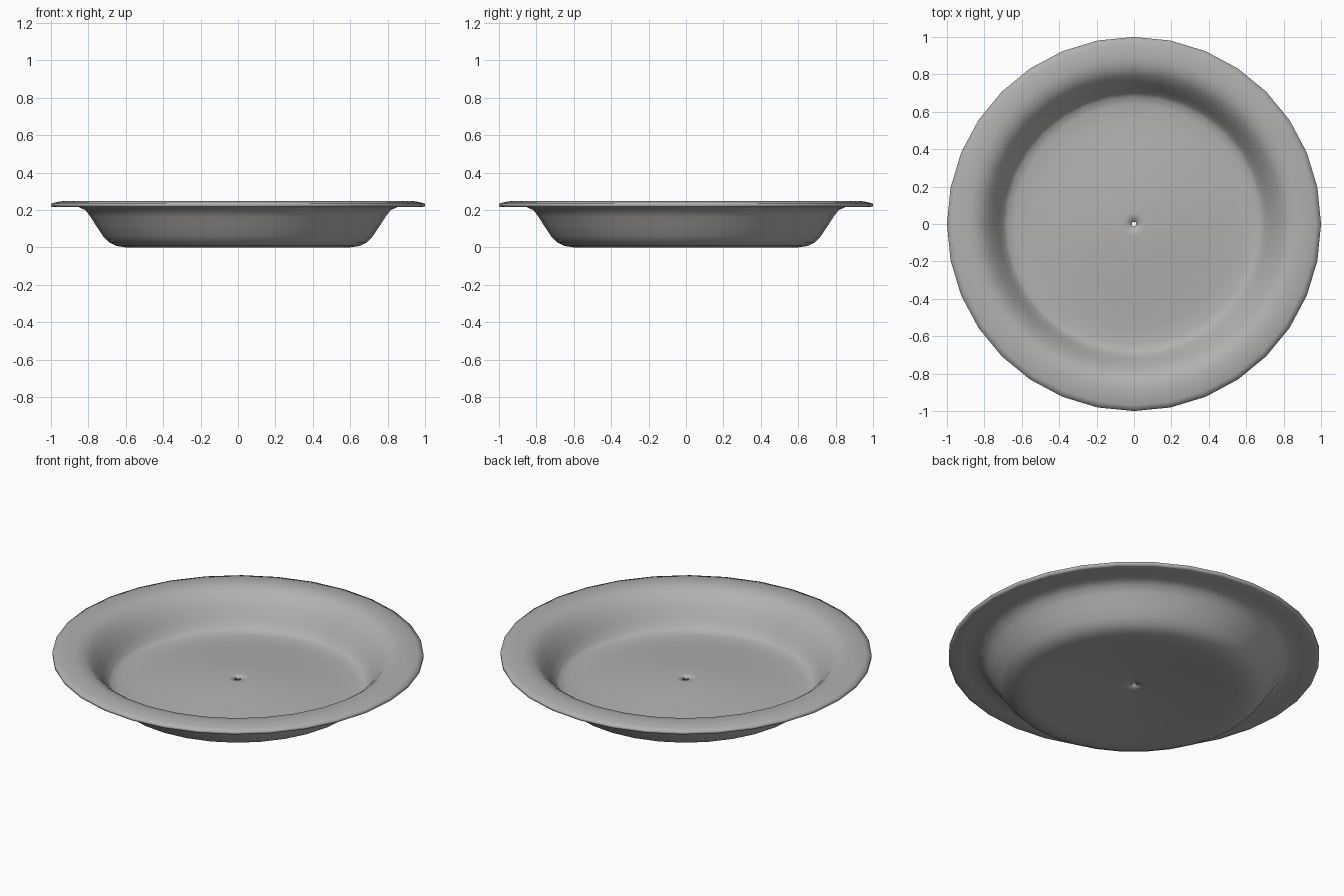
import bpy, bmesh, math

if "Cube" in bpy.data.objects:
    bpy.data.objects.remove(bpy.data.objects["Cube"])

SIDES = 32

# Closed lathe profile (radius, height): underside centre -> rim -> floor centre
profile = [
    (0.012, 0.047), (0.06, 0.045), (0.2, 0.038), (0.4, 0.018), (0.55, 0.003), (0.60, 0.0),
    (0.65, 0.008), (0.69, 0.027), (0.72, 0.058), (0.76, 0.118), (0.79, 0.165),
    (0.815, 0.198), (0.85, 0.215), (0.92, 0.217), (0.985, 0.215),
    (1.0, 0.220), (1.0, 0.234), (0.97, 0.242), (0.93, 0.249), (0.88, 0.249),
    (0.835, 0.240), (0.795, 0.212), (0.76, 0.168), (0.725, 0.115), (0.70, 0.072),
    (0.68, 0.056), (0.64, 0.048), (0.55, 0.050), (0.4, 0.064), (0.2, 0.084), (0.06, 0.091),
    (0.012, 0.090),
]

# Lathe the plate
bm = bmesh.new()
rings = []
for r, z in profile:
    rings.append([bm.verts.new((r * math.cos(2 * math.pi * i / SIDES),
                                r * math.sin(2 * math.pi * i / SIDES), z))
                  for i in range(SIDES)])
for a, b in zip(rings, rings[1:] + rings[:1]):
    for i in range(SIDES):
        j = (i + 1) % SIDES
        bm.faces.new((a[i], b[i], b[j], a[j]))
bmesh.ops.recalc_face_normals(bm, faces=bm.faces)
for f in bm.faces:
    f.smooth = True

mesh = bpy.data.meshes.new("plate")
bm.to_mesh(mesh)
bm.free()
plate = bpy.data.objects.new("plate", mesh)
bpy.context.collection.objects.link(plate)

# Single grey colour
grey = bpy.data.materials.new("plain grey")
grey.diffuse_color = (0.45, 0.44, 0.43, 1)
grey.use_nodes = True
grey.node_tree.nodes["Principled BSDF"].inputs["Base Color"].default_value = grey.diffuse_color
mesh.materials.append(grey)
